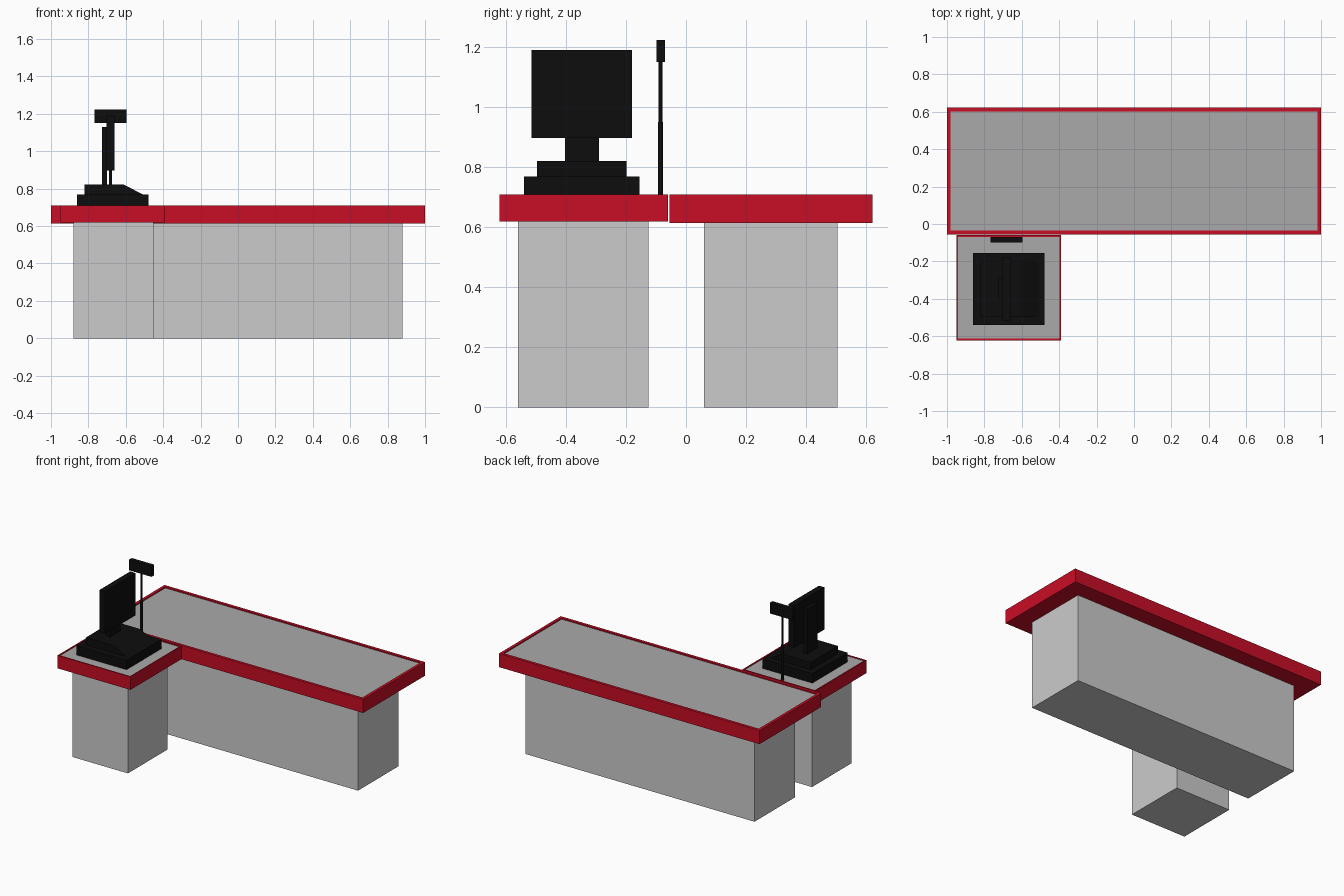
import bpy, bmesh

if "Cube" in bpy.data.objects:
    bpy.data.objects.remove(bpy.data.objects["Cube"])


def material(name, rgb):
    m = bpy.data.materials.new(name)
    m.diffuse_color = (*rgb, 1)
    m.use_nodes = True
    m.node_tree.nodes["Principled BSDF"].inputs["Base Color"].default_value = m.diffuse_color
    return m


RED = material("red_trim", (0.58, 0.004, 0.018))
BLACK = material("black_plastic", (0.004, 0.004, 0.004))


def finish(name, bm, mat):
    bmesh.ops.recalc_face_normals(bm, faces=bm.faces)
    mesh = bpy.data.meshes.new(name)
    bm.to_mesh(mesh)
    bm.free()
    if mat:
        mesh.materials.append(mat)
    ob = bpy.data.objects.new(name, mesh)
    bpy.context.collection.objects.link(ob)
    return ob


def box_bm(x, y, z):
    bm = bmesh.new()
    bmesh.ops.create_cube(bm, size=1)
    for v in bm.verts:
        v.co = [r[0] if c < 0 else r[1] for c, r in zip(v.co, (x, y, z))]
    return bm


def box(name, x, y, z, mat=None):
    return finish(name, box_bm(x, y, z), mat)


def counter_top(name, x, y, z, rim, depth):
    # Slab with a red rim and a slightly sunken grey work surface
    bm = box_bm(x, y, z)
    bm.normal_update()
    top = max(bm.faces, key=lambda f: f.calc_center_median().z)
    bmesh.ops.inset_region(bm, faces=[top], thickness=rim)
    walls = bmesh.ops.extrude_face_region(bm, geom=[top])
    bmesh.ops.delete(bm, geom=[top], context='FACES_ONLY')
    floor = [g for g in walls["geom"] if isinstance(g, bmesh.types.BMFace)]
    for v in floor[0].verts:
        v.co.z -= depth
    floor[0].material_index = 1
    ob = finish(name, bm, RED)
    ob.data.materials.append(material(name + "_surface", (0.4, 0.4, 0.4)))


def prism(name, profile, y, mat):
    # xz profile extruded along y
    bm = bmesh.new()
    face = bm.faces.new([bm.verts.new((px, y[0], pz)) for px, pz in profile])
    out = bmesh.ops.extrude_face_region(bm, geom=[face])
    for g in out["geom"]:
        if isinstance(g, bmesh.types.BMVert):
            g.co.y = y[1]
    return finish(name, bm, mat)


# Long counter
box("long_counter_base", (-0.88, 0.88), (0.06, 0.505), (0, 0.62))
counter_top("long_counter_top", (-1, 1), (-0.055, 0.622), (0.615, 0.71), 0.028, 0.008)

# Register stand
box("stand_base", (-0.88, -0.453), (-0.56, -0.125), (0, 0.625))
counter_top("stand_top", (-0.95, -0.39), (-0.622, -0.06), (0.62, 0.71), 0.013, 0.005)

# Register with sloped key deck and screen facing +x
box("register_base", (-0.862, -0.478), (-0.54, -0.155), (0.705, 0.77), BLACK)
prism("register_key_deck",
      [(-0.82, 0.77), (-0.51, 0.77), (-0.61, 0.821), (-0.82, 0.821)],
      (-0.497, -0.198), BLACK)
box("screen_neck", (-0.727, -0.70), (-0.403, -0.29), (0.82, 1.13), BLACK)
box("screen", (-0.702, -0.66), (-0.515, -0.18), (0.897, 1.19), BLACK)

# Customer display on a two-stage pole
for name, r, z0, z1 in (("pole_lower", 0.009, 0.705, 0.95), ("pole_upper", 0.006, 0.95, 1.16)):
    bpy.ops.mesh.primitive_cylinder_add(vertices=16, radius=r, depth=z1 - z0,
                                        location=(-0.682, -0.085, (z0 + z1) / 2))
    ob = bpy.context.object
    ob.name = name
    ob.data.materials.append(BLACK)
    bpy.ops.object.shade_smooth_by_angle()
box("pole_display", (-0.767, -0.595), (-0.099, -0.07), (1.15, 1.224), BLACK)
